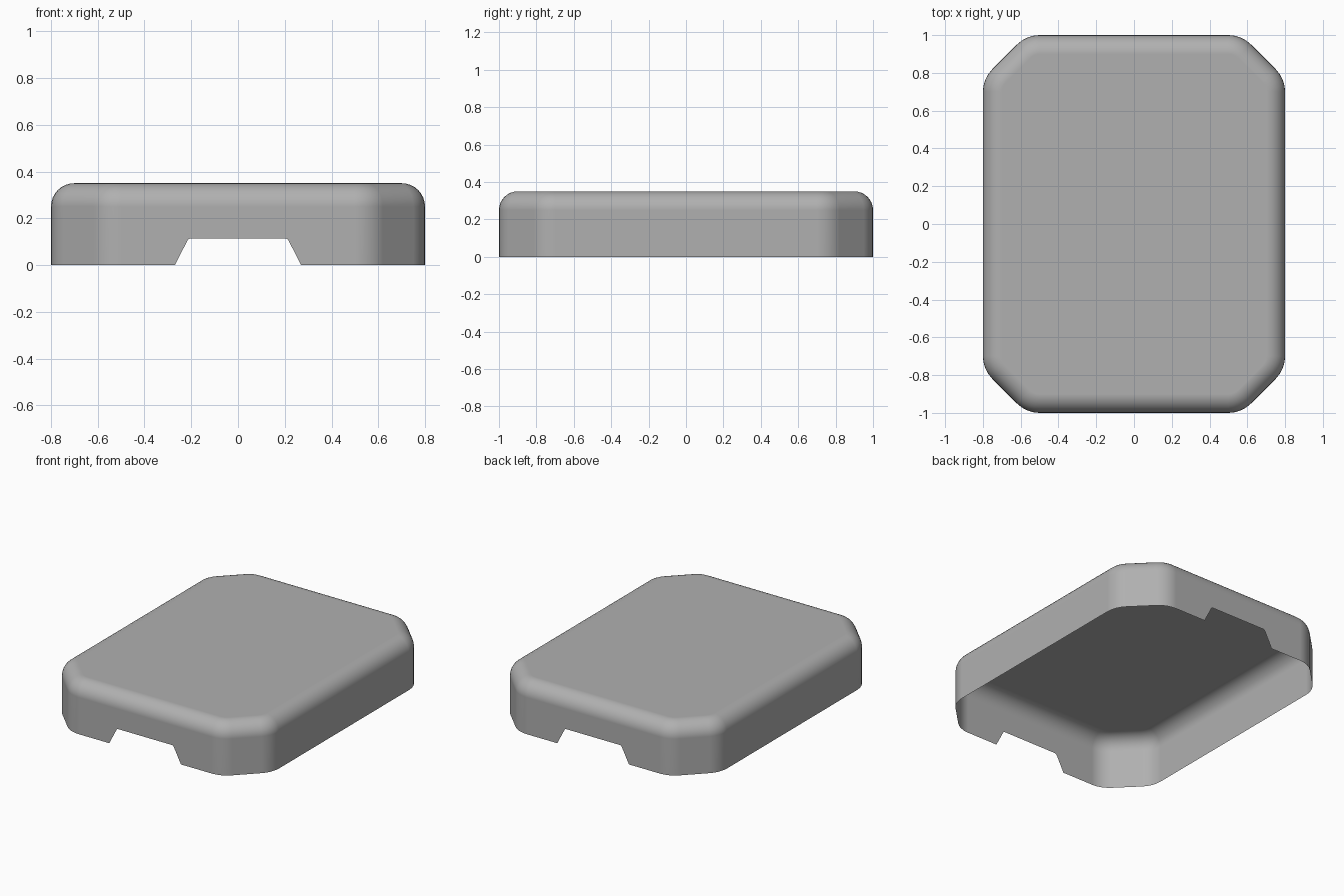
import bpy, bmesh
from math import sin, cos, tan, pi

if "Cube" in bpy.data.objects:
    bpy.data.objects.remove(bpy.data.objects["Cube"])

HX, HY, H = 0.8, 1.0, 0.35      # half width, half length, height
CH, RC, RT = 0.23, 0.17, 0.10   # corner chamfer, plan fillet, top edge radius
SEG, TOP = 4, 8                 # segments per plan fillet / top rounding

# Centres of the eight plan fillets, counter-clockwise from the +x side
t = RC * tan(pi / 8)
ax, ay = HX - RC, HY - CH - t
bx, by = HX - CH - t, HY - RC
centres = [(ax, ay), (bx, by), (-bx, by), (-ax, ay),
           (-ax, -ay), (-bx, -by), (bx, -by), (ax, -ay)]


def ring(bm, inset, z):
    verts = []
    for k, (cx, cy) in enumerate(centres):
        for i in range(SEG + 1):
            a = (k + i / SEG) * pi / 4
            r = RC - inset
            verts.append(bm.verts.new((cx + r * cos(a), cy + r * sin(a), z)))
    return verts


bm = bmesh.new()
# Straight wall, then the rounded top edge
levels = [(0, 0)] + [(RT * (1 - cos(a)), H - RT + RT * sin(a))
                     for a in (i / TOP * pi / 2 for i in range(TOP + 1))]
rings = [ring(bm, d, z) for d, z in levels]

# Trapezoid cable notch, half profile mirrored in x
half = [(0.27, 0), (0.216, 0.105), (0.211, 0.111), (0.202, 0.114)]
notch = [(-x, z) for x, z in half] + half[::-1]
n = len(rings[0])
back, front = 2 * (SEG + 1) - 1, 6 * (SEG + 1) - 1
for lv, (lo, hi) in enumerate(zip(rings, rings[1:])):
    for i in range(n):
        j = (i + 1) % n
        mid = []
        if lv == 0 and i in (back, front):
            s = 1 if i == front else -1
            mid = [bm.verts.new((s * x, -s * HY, z)) for x, z in notch]
        bm.faces.new([lo[i]] + mid + [lo[j], hi[j], hi[i]])

# Flat top, open underside
bm.faces.new(rings[-1])
for f in bm.faces:
    f.smooth = True

mesh = bpy.data.meshes.new("cover_shell")
bm.to_mesh(mesh)
bm.free()
shell = bpy.data.objects.new("cover_shell", mesh)
bpy.context.collection.objects.link(shell)

# Dark grey finish
mat = bpy.data.materials.new("dark_grey")
mat.diffuse_color = (0.435, 0.435, 0.435, 1)
mat.use_nodes = True
mat.node_tree.nodes["Principled BSDF"].inputs["Base Color"].default_value = mat.diffuse_color
mesh.materials.append(mat)

# Keep the large faces flat in shading
wn = shell.modifiers.new("flat_faces", 'WEIGHTED_NORMAL')
wn.weight = 100
